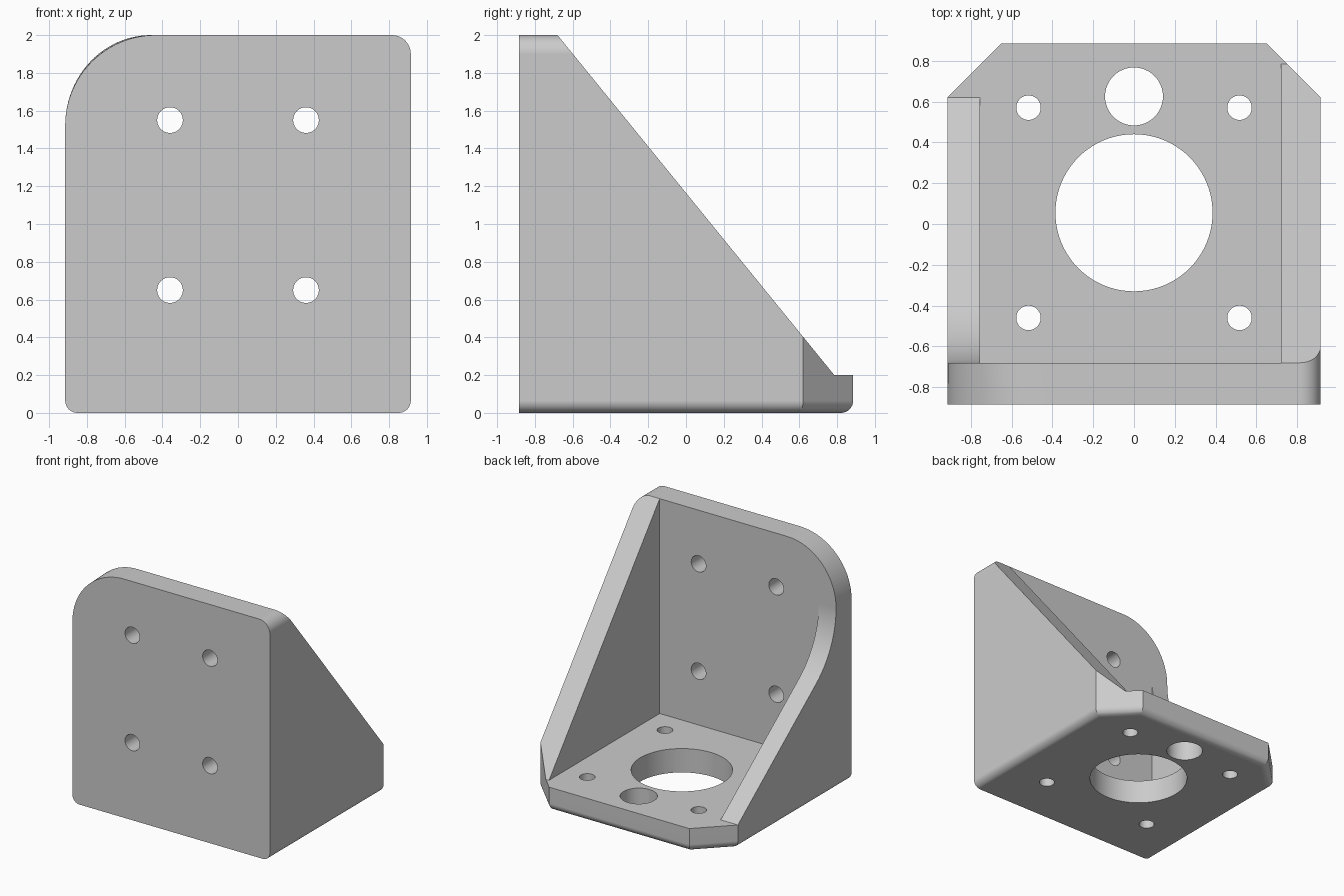
import bpy, bmesh, math
from mathutils import Vector, Matrix

old = bpy.data.objects.get("Cube")
if old:
    bpy.data.objects.remove(old, do_unlink=True)

W, D, H = 0.915, 0.885, 2.0      # half width, half depth, height
WALL = -0.68                     # inner face of the upright plate
FLOOR = 0.2                      # top of the base plate
CORNER = 0.265                   # cut on the rear base corners

grey = bpy.data.materials.new("plain grey")
grey.use_nodes = True
grey.diffuse_color = (0.6, 0.6, 0.6, 1)
grey.node_tree.nodes["Principled BSDF"].inputs["Base Color"].default_value = (0.6, 0.6, 0.6, 1)


def make_object(name, bm):
    bmesh.ops.recalc_face_normals(bm, faces=bm.faces[:])
    mesh = bpy.data.meshes.new(name)
    bm.to_mesh(mesh)
    bm.free()
    mesh.materials.append(grey)
    obj = bpy.data.objects.new(name, mesh)
    bpy.context.collection.objects.link(obj)
    return obj


def prism(points, direction):
    """Extrude a closed 3D outline along a vector."""
    bm = bmesh.new()
    face = bm.faces.new([bm.verts.new(p) for p in points])
    out = bmesh.ops.extrude_face_region(bm, geom=[face])
    verts = [g for g in out["geom"] if isinstance(g, bmesh.types.BMVert)]
    bmesh.ops.translate(bm, vec=Vector(direction), verts=verts)
    bmesh.ops.recalc_face_normals(bm, faces=bm.faces[:])
    return bm


def bevel(bm, test, radius, segments):
    edges = [e for e in bm.edges if test(*(v.co for v in e.verts))]
    bmesh.ops.bevel(bm, geom=edges, offset=radius, segments=segments,
                    profile=0.5, affect='EDGES', clamp_overlap=False)


def cut(obj, cutter):
    bpy.context.view_layer.objects.active = obj
    mod = obj.modifiers.new("cut", 'BOOLEAN')
    mod.operation, mod.solver, mod.object = 'DIFFERENCE', 'EXACT', cutter
    bpy.ops.object.modifier_apply(modifier=mod.name)
    bpy.data.objects.remove(cutter, do_unlink=True)


def cut_side(obj, name, profile, x0, x1):
    pts = [(x0, y, z) for y, z in profile]
    cut(obj, make_object(name, prism(pts, (x1 - x0, 0, 0))))


def cut_hole(obj, centre, radius, upright=False, segments=40):
    bm = bmesh.new()
    turn = Matrix.Rotation(math.pi / 2, 4, 'X') if upright else Matrix()
    bmesh.ops.create_cone(bm, cap_ends=True, segments=segments, radius1=radius,
                          radius2=radius, depth=0.5,
                          matrix=Matrix.Translation(centre) @ turn)
    cut(obj, make_object("hole_cutter", bm))


# Solid block with the rear corners cut off
plan = [(-W, -D), (W, -D), (W, D - CORNER), (W - CORNER, D),
        (CORNER - W, D), (-W, D - CORNER)]
block = prism([(x, y, 0) for x, y in plan], (0, 0, H))

# Rounded top corners (one large, one small) and rounded lower edges
bevel(block, lambda a, b: min(a.z, b.z) > H - 0.01 and max(a.x, b.x) < -W + 0.01, 0.48, 24)
bevel(block, lambda a, b: min(a.z, b.z) > H - 0.01 and min(a.x, b.x) > W - 0.01, 0.1, 10)
bevel(block, lambda a, b: max(a.z, b.z) < 0.01 and max(a.y, b.y) > -D + 0.01, 0.065, 8)
bracket = make_object("mounting_bracket", block)

# Straight slope of the tall side gusset
cut_side(bracket, "gusset_cutter",
         [(WALL, H), (WALL, 2.4), (1.3, 2.4), (1.3, FLOOR), (0.785, FLOOR)], 0.4, 1.2)

# Low side web: straight slope blending in an arc into the upright plate
end_y, top_z, slope = D - CORNER, 1.52, 0.76
bend = Vector((WALL, FLOOR + slope * (end_y - WALL)))
reach = top_z - bend.y
down = Vector((1, -slope)).normalized()
turn_angle = math.atan(1 / slope)
radius = reach / math.tan(turn_angle / 2)
arc = []
for i in range(17):
    a = turn_angle * i / 16
    arc.append((WALL + radius * (1 - math.cos(a)), top_z - radius * math.sin(a)))
cut_side(bracket, "web_cutter",
         [(WALL, 2.4)] + arc + [(end_y, FLOOR), (1.3, FLOOR), (1.3, 2.4)], -1.2, -0.4)

# Open space between the gusset and the web
cut_side(bracket, "cavity_cutter",
         [(WALL, FLOOR), (1.3, FLOOR), (1.3, 2.4), (WALL, 2.4)], -0.755, 0.72)

# Screw holes in the upright plate and in the base
for x in (-0.36, 0.36):
    for z in (0.65, 1.55):
        cut_hole(bracket, (x, -0.78, z), 0.068, upright=True)
for x in (-0.517, 0.517):
    for y in (-0.46, 0.57):
        cut_hole(bracket, (x, y, 0.1), 0.06)

# Large bore and cable hole
cut_hole(bracket, (0, 0.055, 0.1), 0.385, segments=80)
cut_hole(bracket, (0, 0.625, 0.1), 0.142, segments=48)

# Smooth rounds, crisp edges, flat large faces
bpy.ops.object.select_all(action='DESELECT')
bracket.select_set(True)
bpy.context.view_layer.objects.active = bracket
bpy.ops.object.shade_smooth_by_angle(angle=math.radians(25))
weighted = bracket.modifiers.new("even_shading", 'WEIGHTED_NORMAL')
weighted.keep_sharp = True
